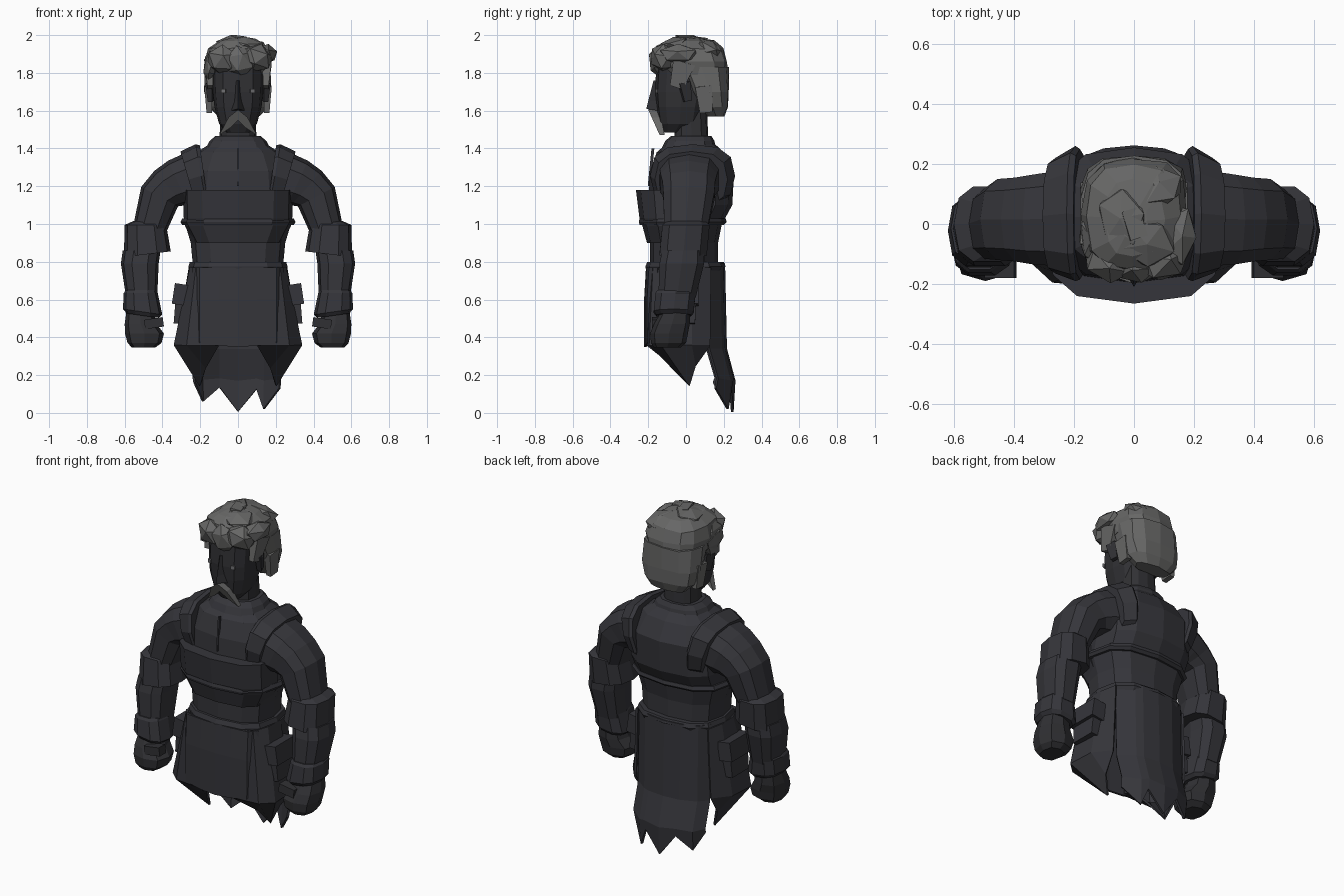
import bpy, bmesh, math, random
from mathutils import Vector, Matrix

random.seed(4)


def material(name, r, g, b):
    m = bpy.data.materials.new(name)
    m.diffuse_color = (r, g, b, 1)
    return m


CLOTH = material("dark_cloth", 0.036, 0.036, 0.043)
SKIN = material("dark_skin", 0.030, 0.030, 0.034)
HAIR = material("grey_hair", 0.135, 0.135, 0.133)
EYE = material("eye_grey", 0.16, 0.16, 0.17)


def finish(name, bm, mat):
    bmesh.ops.recalc_face_normals(bm, faces=bm.faces)
    me = bpy.data.meshes.new(name)
    bm.to_mesh(me)
    bm.free()
    me.materials.append(mat)
    ob = bpy.data.objects.new(name, me)
    bpy.context.collection.objects.link(ob)
    return ob


def skin(name, rings, mat, closed=True, thick=0, jitter=0, sx=1):
    """Join rows of points with quads; closed rows get end caps, open rows get thickness."""
    bm = bmesh.new()
    rows = [[bm.verts.new((sx * x + random.uniform(-jitter, jitter),
                           y + random.uniform(-jitter, jitter),
                           z + random.uniform(-jitter, jitter) * 0.6)) for x, y, z in r] for r in rings]
    n = len(rows[0])
    for a, b in zip(rows, rows[1:]):
        for i in range(n if closed else n - 1):
            j = (i + 1) % n
            bm.faces.new((a[i], a[j], b[j], b[i]))
    if closed:
        bm.faces.new(rows[0])
        bm.faces.new(rows[-1])
    ob = finish(name, bm, mat)
    if thick:
        mod = ob.modifiers.new("thickness", 'SOLIDIFY')
        mod.thickness = thick
        mod.offset = 0
    return ob


def ring(x, z, r, yf, yb, tilt=0, n=12, p=0.75):
    """Rounded-square cross-section, front at yf and back at yb, tilted about y."""
    t, pts = math.radians(tilt), []
    for i in range(n):
        a = 2 * math.pi * i / n
        c, s = math.cos(a), math.sin(a)
        u = r * math.copysign(abs(c) ** p, c)
        v = math.copysign(abs(s) ** p, s)
        pts.append((x + u * math.cos(t), (yf + yb) / 2 + v * (yb - yf) / 2, z + u * math.sin(t)))
    return pts


def body(name, rows, mat, **kw):
    """Loft of level rings given as (z, half width, front y, back y)."""
    return skin(name, [ring(0, z, r, f, b) for z, r, f, b in rows], mat, **kw)


def block(name, loc, size, rot, mat, taper=1.0, round_=False):
    """Tapered box, or a faceted lump when round_ is set."""
    bm = bmesh.new()
    if round_:
        bmesh.ops.create_icosphere(bm, subdivisions=1, radius=0.55)
    else:
        bmesh.ops.create_cube(bm, size=1)
    for v in bm.verts:
        if v.co.z < 0:
            v.co.x *= taper
            v.co.y *= taper
        v.co = Vector(a * b for a, b in zip(v.co, size))
    R = Matrix.Rotation(rot[2], 4, 'Z') @ Matrix.Rotation(rot[1], 4, 'Y') @ Matrix.Rotation(rot[0], 4, 'X')
    bmesh.ops.transform(bm, matrix=Matrix.Translation(loc) @ R, verts=bm.verts)
    return finish(name, bm, mat)


# Torso, collar and neck
body("torso", [(.74, .235, -.19, .17), (.9, .25, -.19, .17), (1.0, .28, -.21, .19), (1.1, .285, -.2, .245),
               (1.28, .27, -.19, .255), (1.38, .22, -.155, .2), (1.435, .13, -.09, .14)], CLOTH)
body("collar", [(1.40, .17, -.13, .16), (1.44, .15, -.11, .15), (1.465, .12, -.08, .135)], CLOTH)
body("neck", [(1.42, .1, -.06, .12), (1.62, .09, -.06, .11)], SKIN)

# Chest plate: flat-topped band across the front
half = [(.29, -.04), (.27, -.17), (.19, -.24), (0, -.265)]
outline = half + [(-x, y) for x, y in half[-2::-1]]
skin("chest_plate", [[(x * k, y * q, z) for x, y in outline]
                     for z, k, q in ((.9, .8, .78), (.99, .97, .87), (1.03, .99, .93), (1.18, 1, 1))], CLOTH)

# Belts
body("upper_belt", [(.995, .295, -.245, .2), (1.01, .305, -.25, .215), (1.03, .295, -.245, .21)], CLOTH)
body("lower_belt", [(.75, .255, -.21, .195), (.775, .262, -.215, .21), (.8, .255, -.205, .2)], CLOTH)
# Vertical chest seam
block("chest_seam", (0, -.185, 1.3), (.01, .015, .2), (-.1, 0, 0), CLOTH)

for s, side in ((1, "right"), (-1, "left")):
    # Shoulder strap, arm, guards
    skin("shoulder_strap_" + side, [ring(.18, 1.26, .158, -.185, .25, 82), ring(.195, 1.255, .17, -.19, .26, 80),
                                    ring(.262, 1.235, .155, -.165, .22, 74)], CLOTH, sx=s)
    skin("upper_arm_" + side, [ring(.2, 1.255, .15, -.15, .19, 82, 10), ring(.315, 1.215, .132, -.14, .17, 65, 10),
                               ring(.362, 1.19, .122, -.13, .16, 48, 10), ring(.415, 1.145, .11, -.125, .155, 28, 10),
                               ring(.465, .98, .09, -.12, .12, 10, 10)], CLOTH, sx=s)
    skin("elbow_guard_" + side, [ring(.468, 1.01, .085, -.11, .11, 4, 10), ring(.49, .995, .11, -.13, .13, 0, 10),
                                 ring(.48, .84, .125, -.145, .115, -7, 10)], CLOTH, sx=s)
    skin("forearm_" + side, [ring(.51, .86, .1, -.13, .1, 0, 10), ring(.52, .79, .1, -.145, .1, 0, 10),
                             ring(.51, .61, .082, -.15, .055, 0, 10)], CLOTH, sx=s)
    skin("wrist_cuff_" + side, [ring(.513, .65, .08, -.155, .04, 0, 10), ring(.515, .635, .09, -.165, .055, 0, 10),
                                ring(.505, .535, .105, -.175, .045, 8, 10), ring(.505, .515, .085, -.16, .03, 8, 10)],
         CLOTH, sx=s)
    skin("fist_" + side, [ring(.52, .54, .07, -.13, .02, 0, 8), ring(.515, .47, .085, -.17, .02, 0, 8),
                          ring(.495, .42, .103, -.19, .01, 0, 8), ring(.495, .37, .09, -.185, .0, 0, 8),
                          ring(.5, .345, .06, -.17, -.03, 0, 8)], SKIN, sx=s)
    block("thumb_" + side, (s * .445, -.15, .475), (.1, .06, .05), (0, s * .15, 0), SKIN)

    # Side skirt flap ending in a point
    cols = [(.10, -.2, .10, -.205, .12, -.13, .345), (.22, -.17, .27, -.19, .17, -.05, .24),
            (.25, -.08, .335, -.13, .2, .02, .145), (.255, .03, .325, .03, .24, .05, .25),
            (.235, .13, .25, .125, .25, .12, .35)]
    skin("side_flap_" + side, [[(c[0], c[1], .77) for c in cols], [(c[2], c[3], .36) for c in cols],
                               [(c[4], c[5], c[6]) for c in cols]], CLOTH, closed=False, thick=.012, sx=s)
    # Hip pouch with lid
    block("pouch_" + side, (s * .29, -.03, .565), (.09, .17, .19), (0, s * -.1, 0), CLOTH, .92)
    block("pouch_lid_" + side, (s * .29, -.03, .625), (.105, .19, .11), (0, s * -.15, 0), CLOTH)

# Front apron with rounded lower corners
ap = [(-.235, -.15, .42), (-.2, -.195, .37), (-.1, -.205, .355), (0, -.21, .35),
      (.1, -.205, .355), (.2, -.195, .37), (.235, -.15, .42)]
skin("front_apron", [[(x, y + .005, .77) for x, y, z in ap], [(x, y - .005, .6) for x, y, z in ap],
                     [(x, y - .005, z) for x, y, z in ap]], CLOTH, closed=False, thick=.014)

# Long back tail with a ragged hem
tail = [(-.235, .11, .16), (-.19, .165, .06), (-.1, .2, .135), (0, .21, .005),
        (.1, .2, .125), (.14, .185, .02), (.225, .12, .13)]
skin("back_tail", [[(x, y - .01, .79) for x, y, z in tail], [(x, y, .34) for x, y, z in tail],
                   [(x, y + .045, .17 + z * .1) for x, y, z in tail],
                   [(x * .98, y + .035, z) for x, y, z in tail]], CLOTH, closed=False, thick=.014)

# Head, nose, ears, eyes
body("head", [(1.485, .06, -.12, .0), (1.53, .1, -.145, .08), (1.62, .125, -.158, .1),
              (1.7, .132, -.165, .12), (1.86, .135, -.155, .14)], SKIN)
skin("nose", [[(-.015, -.15, 1.76), (0, -.172, 1.76), (.015, -.15, 1.76)],
              [(-.022, -.15, 1.65), (0, -.2, 1.65), (.022, -.15, 1.65)],
              [(-.035, -.15, 1.6), (0, -.21, 1.61), (.035, -.15, 1.6)]], SKIN)
for s, side in ((1, "right"), (-1, "left")):
    block("eye_" + side, (s * .077, -.1575, 1.705), (.023, .009, .022), (0, 0, s * .3), EYE)
    block("ear_" + side, (s * .145, -.0, 1.7), (.035, .06, .1), (.2, 0, s * .3), SKIN, .7)
    # Moustache half: swept from under the nose to a drooping tip
    m = [(0, 1.605), (.05, 1.565), (.1, 1.47), (.04, 1.51), (0, 1.55)]
    skin("moustache_" + side, [[(x, -.2 + (1.605 - z) * .45, z) for x, z in m],
                               [(x, -.14 + (1.605 - z) * .2, z) for x, z in m]], HAIR, sx=s)
    # Temple lock in front of the ear
    block("temple_lock_" + side, (s * .15, -.03, 1.79), (.05, .12, .14), (-.3, s * .05, 0), HAIR, .6)
    block("nape_lock_" + side, (s * .155, .1, 1.66), (.04, .09, .14), (.1, s * .05, 0), HAIR, .75)

# Hair: crown cap, back mass, loose clumps
body("hair_crown", [(1.79, .165, -.12, .222), (1.86, .178, -.165, .222), (1.93, .158, -.155, .2),
                    (1.97, .1, -.11, .15), (1.985, .04, -.05, .07)], HAIR, jitter=.006)
body("hair_back", [(1.57, .11, .11, .2), (1.62, .16, .07, .222), (1.7, .176, .02, .23),
                   (1.83, .176, -.05, .228)], HAIR, jitter=.005)
clumps = [(-.085, -.13, 1.87, .16, .12, .15, .2, .1, -.3), (.01, -.145, 1.86, .15, .1, .16, .1, -.2, 0),
          (.1, -.12, 1.88, .17, .13, .14, .1, .3, .4), (.15, -.04, 1.9, .11, .2, .1, 0, .2, -.1),
          (.04, -.06, 1.955, .2, .16, .065, .2, .15, -.3), (-.04, .02, 1.965, .16, .2, .06, 0, -.2, .2),
          (.08, .12, 1.93, .17, .14, .08, -.4, .3, .4), (-.15, -.05, 1.84, .06, .18, .17, 0, .1, .1)]
for i, c in enumerate(clumps):
    block("hair_clump_%d" % i, c[:3], c[3:6], c[6:], HAIR, 1, True)
block("hair_peak", (0, .0, 1.975), (.06, .1, .042), (0, .15, .3), HAIR)
